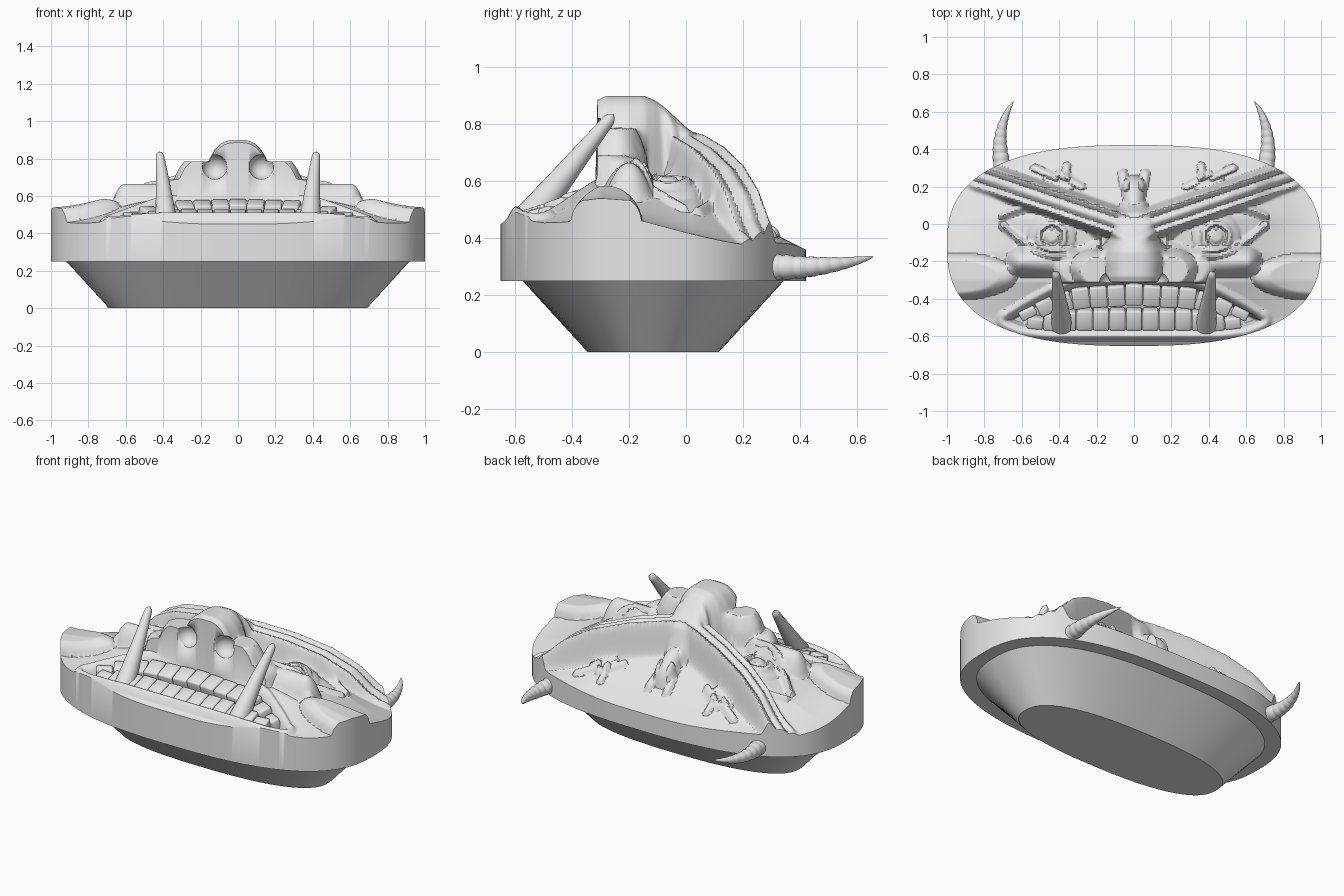
import bpy, bmesh, math
from mathutils import Vector, Matrix

if "Cube" in bpy.data.objects:
    bpy.data.objects.remove(bpy.data.objects["Cube"])

grey = bpy.data.materials.new("plain grey")
grey.use_nodes = True
grey.diffuse_color = (0.8, 0.8, 0.8, 1)
grey.node_tree.nodes["Principled BSDF"].inputs["Base Color"].default_value = (0.8, 0.8, 0.8, 1)

CY, HX, HY = -0.115, 1.0, 0.537      # oval centre and half sizes


def finish(bm, name, angle=35):
    bmesh.ops.recalc_face_normals(bm, faces=bm.faces)
    me = bpy.data.meshes.new(name)
    bm.to_mesh(me)
    bm.free()
    ob = bpy.data.objects.new(name, me)
    bpy.context.collection.objects.link(ob)
    me.materials.append(grey)
    bpy.ops.object.select_all(action='DESELECT')
    ob.select_set(True)
    bpy.context.view_layer.objects.active = ob
    bpy.ops.object.shade_smooth_by_angle(angle=math.radians(angle))
    return ob


def step(a, b, t):
    t = min(1, max(0, (t - a) / (b - a)))
    return t * t * (3 - 2 * t)


def lerp(table, t):
    if t <= table[0][0]:
        return table[0][1]
    for (a, p), (b, q) in zip(table, table[1:]):
        if t <= b:
            return p + (q - p) * (t - a) / (b - a)
    return table[-1][1]


def dome(x, y, cx, cy, rx, ry):
    """Rounded cap, 1 at the middle and 0 at the rim."""
    return math.sqrt(max(0, 1 - ((x - cx) / rx) ** 2 - ((y - cy) / ry) ** 2))


def ridge(x, y, a, b, r):
    """Rounded ridge along the segment a-b."""
    p, a, b = Vector((x, y)), Vector(a), Vector(b)
    d = b - a
    t = min(1, max(0, (p - a).dot(d) / d.length_squared))
    return math.sqrt(max(0, 1 - ((p - a - d * t).length / r) ** 2))


MID = [(-.65, .45), (-.6, .49), (-.5, .51), (-.31, .585), (-.1, .6), (.03, .6), (.15, .53), (.3, .42), (.42, .36)]
EDGE = [(-.65, .43), (-.5, .44), (-.3, .47), (-.15, .46), (0, .42), (.2, .37), (.42, .36)]
LIP_TOP = [(0, -.31), (.3, -.33), (.45, -.38), (.6, -.46), (.68, -.51)]
LIP_LOW = [(0, -.57), (.45, -.57), (.6, -.55), (.68, -.52)]
BROW = [(0, .75), (.1, .74), (.3, .7), (.5, .635), (.65, .55), (.75, .45), (.87, .37)]
NOSE_TOP = [(-.31, .885), (-.28, .9), (-.15, .9), (-.11, .885), (-.07, .855), (0, .79), (.06, .745), (.12, .6)]
NOSE_WIDE = [(-.31, .19), (-.2, .2), (-.14, .18), (-.08, .13), (0, .1), (.12, .07)]
WRINKLES = [((.28, .2), (.4, .27)), ((.36, .25), (.36, .31)), ((.42, .25), (.53, .3)), ((.34, .2), (.46, .24))]


def skin(x, y):
    w = step(.35, 1, x)
    return lerp(MID, y) * (1 - w) + lerp(EDGE, y) * w


def height(x, y):
    x = abs(x)
    z = skin(x, y)
    # cheek lobe and the ridge under the eye
    z += .07 * min(1, 1.4 * dome(x, y, .95, -.28, .32, .125))
    z = max(z, z + (.665 - z) * ridge(x, y, (.36, -.2), (.6, -.2), .085) ** 2)
    # eye: sunk almond, raised lid, ball with iris and pupil rings
    ex, ey = (x - .45), (y + .035 - (x - .45) * .2)
    gap = .115 * (1 - (abs(ex) / .27) ** 1.7) - abs(ey) if abs(ex) < .27 else -1
    near = y < .338 * (x - .08) - .03
    if gap > 0 and near:
        z -= .02 * step(0, .02, gap)
        r = math.hypot(x - .44, y + .065)
        z += .03 * dome(x, y, .44, -.065, .13, .13)
        z += .015 * (step(.09, .08, r) if r > .055 else step(.04, .03, r) * .9)
    elif gap > -.04 and near:
        z += .025 * math.sin(math.pi * -gap / .04)
    # forehead nub, drops and wrinkles
    z += .09 * ridge(x, y, (0, .13), (0, .2), .06)
    z += .03 * ridge(x, y, (.05, .2), (.06, .27), .025)
    for a, b in WRINKLES:
        z += .025 * ridge(x, y, a, b, .02)
    # ribbed brow
    v = (y - .338 * (x - .08)) * .947
    if abs(v) < .095 and x < .92:
        f = step(.095, .055, abs(v)) * step(.92, .84, x)
        rib = .022 * abs(math.sin(math.pi * 3 * (v + .085) / .17))
        z += (max(lerp(BROW, x), z + .01) - z + rib) * f
    # mouth opening with a raised lip
    m = min(lerp(LIP_TOP, x) - y, y - lerp(LIP_LOW, x))
    if x > .68:
        m = -math.hypot(x - .68, y + .515)
    if m > 0:
        z -= .075 * step(0, .02, m)
    elif m > -.06:
        z += .022 * math.sin(math.pi * min(1, -m / .06))
    # nose with flared wings, cut off flat in front
    if y > -.312:
        w = lerp(NOSE_WIDE, y)
        if x < w and y < .12:
            z = max(z, z + (lerp(NOSE_TOP, y) - z) * (1 - (x / w) ** 3) ** .7)
        z = max(z, z + (.785 - z) * min(1, 1.25 * dome(x, y, .2, -.25, .145, .12)))
        z = max(z, z + (.69 - z) * min(1, 1.2 * dome(x, y, .32, -.26, .11, .09)))
    return z


# Face: relief grid fitted to the oval, then walls and underside
ROWS, COLS = 210, 220
bm = bmesh.new()
grid = []
for j in range(ROWS + 1):
    t = .9999 * math.sin(math.pi * (j / ROWS - .5))
    half = HX * (1 - abs(t) ** 2.6) ** (1 / 2.6)
    y = CY + HY * t
    xs = [half * (2 * i / COLS - 1) for i in range(COLS + 1)]
    grid.append([bm.verts.new((x, y, height(x, y))) for x in xs])
for lo, hi in zip(grid, grid[1:]):
    for i in range(COLS):
        bm.faces.new((lo[i], lo[i + 1], hi[i + 1], hi[i]))
rim = [e for e in bm.edges if e.is_boundary]
wall = bmesh.ops.extrude_edge_only(bm, edges=rim)["geom"]
for v in wall:
    if isinstance(v, bmesh.types.BMVert):
        v.co.z = .25
bmesh.ops.holes_fill(bm, edges=[e for e in bm.edges if e.is_boundary], sides=0)
face = finish(bm, "face_relief")

# Nostrils
bm = bmesh.new()
for s in (-1, 1):
    bmesh.ops.create_uvsphere(bm, u_segments=24, v_segments=16, radius=.066,
                              matrix=Matrix.Translation((s * .125, -.315, .755)))
cutter = finish(bm, "nostril_cutter")
cutter.hide_render = True
cut = face.modifiers.new("nostrils", 'BOOLEAN')
cut.operation, cut.solver, cut.object = 'DIFFERENCE', 'EXACT', cutter
bpy.context.view_layer.objects.active = face
bpy.ops.object.modifier_apply(modifier=cut.name)
bpy.data.objects.remove(cutter)

# Tapered base
bm = bmesh.new()
loops = []
for rx, ry, z in ((.69, .23, 0), (.92, .46, .252)):
    loop = []
    for i in range(128):
        a = math.tau * i / 128
        c, s = math.cos(a), math.sin(a)
        loop.append(bm.verts.new((rx * math.copysign(abs(c) ** .8, c),
                                  CY + ry * math.copysign(abs(s) ** .8, s), z)))
    loops.append(loop)
    bm.faces.new(loop)
for i in range(128):
    k = (i + 1) % 128
    bm.faces.new((loops[0][i], loops[0][k], loops[1][k], loops[1][i]))
finish(bm, "tapered_base", 30)


def spike(name, a, b, c, radius, steps):
    """Round spike swept along the curve a-b-c, radius given by a function of 0..1."""
    a, b, c = Vector(a), Vector(b), Vector(c)
    bm = bmesh.new()
    rings = []
    for j in range(steps + 1):
        t = j / steps
        p = a * (1 - t) ** 2 + b * 2 * t * (1 - t) + c * t * t
        q = ((b - a) * (1 - t) + (c - b) * t).to_track_quat('Z', 'Y')
        rings.append([bm.verts.new(p + q @ Vector((math.cos(u), math.sin(u), 0)) * radius(t))
                      for u in (math.tau * i / 20 for i in range(20))])
    for lo, hi in zip(rings, rings[1:]):
        for i in range(20):
            bm.faces.new((lo[i], lo[(i + 1) % 20], hi[(i + 1) % 20], hi[i]))
    bm.faces.new(rings[0])
    bm.faces.new(rings[-1])
    return finish(bm, name)


def horn_radius(t):
    return (.047 * (1 - t) ** .75 + .002) * (.94 + .08 * abs(math.sin(math.pi * 9 * t)))


def tusk_radius(t):
    return (.06 - .04 * t) * math.sqrt(max(.02, 1 - max(0, (t - .94) / .06) ** 2))


for s, side in ((1, "left"), (-1, "right")):
    spike(side + "_horn", (s * .7, .29, .3), (s * .75, .5, .29), (s * .645, .655, .335), horn_radius, 72)
    spike(side + "_tusk", (s * .385, -.555, .46), (s * .395, -.42, .63), (s * .42, -.255, .835), tusk_radius, 40)

# Teeth: two rows of rounded blocks following the lips
for name, edge, inset, depth, pitch in (("upper_teeth", LIP_TOP, -.062, .115, .095),
                                        ("lower_teeth", LIP_LOW, .062, .11, .088)):
    bm = bmesh.new()
    for i in range(-6, 7):
        x = i * pitch
        room = lerp(LIP_TOP, abs(x)) - lerp(LIP_LOW, abs(x))
        k = min(1, room / .24)
        y = lerp(edge, abs(x)) + inset * k
        slope = (lerp(edge, abs(x + .03)) - lerp(edge, abs(x - .03))) / .06
        place = (Matrix.Translation((x, y, skin(abs(x), y) - .03)) @ Matrix.Rotation(math.atan(slope), 4, 'Z')
                 @ Matrix.Rotation(.3, 4, 'X') @ Matrix.Diagonal((pitch * .97, depth * k, .08, 1)))
        bmesh.ops.create_cube(bm, size=1, matrix=place)
    bmesh.ops.bevel(bm, geom=bm.edges[:], offset=.01, segments=2, profile=.5, affect='EDGES')
    finish(bm, name, 50)
